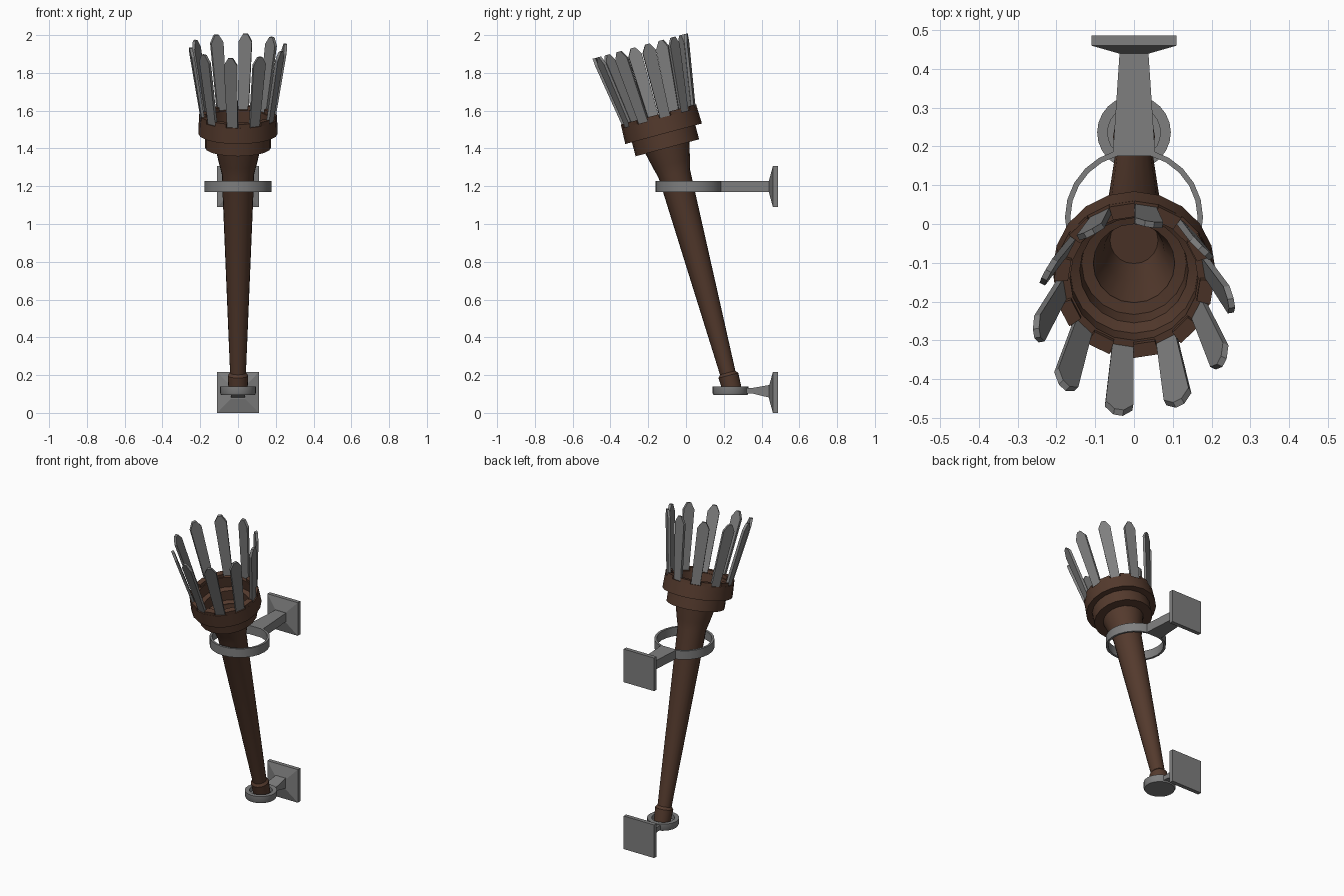
import bpy, bmesh, math
from mathutils import Matrix, Vector

if "Cube" in bpy.data.objects:
    bpy.data.objects.remove(bpy.data.objects["Cube"])


def material(name, rgb):
    m = bpy.data.materials.new(name)
    m.diffuse_color = (*rgb, 1)
    m.use_nodes = True
    m.node_tree.nodes["Principled BSDF"].inputs["Base Color"].default_value = m.diffuse_color
    return m


WOOD = material("dark_brown_wood", (0.088, 0.042, 0.026))
IRON = material("grey_iron", (0.21, 0.21, 0.21))

# torch frame: leans 15 degrees towards the front
TILT = Matrix.Translation((0, 0.24, 0.14)) @ Matrix.Rotation(math.radians(15), 4, 'X')


def finish(name, bm, mat, matrix=Matrix(), smooth=False):
    bmesh.ops.remove_doubles(bm, verts=bm.verts, dist=1e-5)
    bmesh.ops.recalc_face_normals(bm, faces=bm.faces)
    bm.transform(matrix)
    me = bpy.data.meshes.new(name)
    bm.to_mesh(me)
    bm.free()
    me.materials.append(mat)
    ob = bpy.data.objects.new(name, me)
    bpy.context.collection.objects.link(ob)
    if smooth:
        bpy.ops.object.select_all(action='DESELECT')
        ob.select_set(True)
        bpy.context.view_layer.objects.active = ob
        bpy.ops.object.shade_smooth_by_angle(angle=math.radians(28))
    return ob


def lathe(name, profile, sides, mat, matrix, closed=False):
    bm = bmesh.new()
    pts = [bm.verts.new((r, 0, z)) for r, z in profile]
    edges = [bm.edges.new(p) for p in zip(pts, pts[1:])]
    if closed:
        edges.append(bm.edges.new((pts[-1], pts[0])))
    bmesh.ops.spin(bm, geom=pts + edges, cent=(0, 0, 0), axis=(0, 0, 1),
                   angle=math.tau, steps=sides, use_merge=False)
    bmesh.ops.remove_doubles(bm, verts=bm.verts, dist=1e-5)
    return finish(name, bm, mat, matrix, True)


def loft(bm, sections):
    """Join rings of points and cap both ends."""
    rings = [[bm.verts.new(p) for p in s] for s in sections]
    for a, b in zip(rings, rings[1:]):
        for i in range(len(a)):
            j = (i + 1) % len(a)
            bm.faces.new((a[i], a[j], b[j], b[i]))
    bm.faces.new(rings[0])
    bm.faces.new(rings[-1])


def rect_y(y, hx, z0, z1):
    return [(-hx, y, z0), (hx, y, z0), (hx, y, z1), (-hx, y, z1)]


# handle with hollow flared mouth
lathe("handle", [(0, -0.03), (0.05, -0.03), (0.054, 0.06), (0.042, 0.075),
                 (0.086, 1.165), (0.1, 1.22), (0.121, 1.31), (0.107, 1.32),
                 (0.078, 1.2), (0.062, 1.09), (0, 1.09)], 20, WOOD, TILT)

# stepped collar
lathe("head_collar", [(0.105, 1.308), (0.174, 1.308), (0.174, 1.385), (0.21, 1.385),
                      (0.207, 1.47), (0.165, 1.47), (0.165, 1.4), (0.14, 1.39),
                      (0.135, 1.325), (0.105, 1.32)], 20, WOOD, TILT, True)

# iron blades and the wooden tabs between them
for i in range(10):
    ang = math.radians(-9 + 36 * i)
    bm = bmesh.new()
    outline = [(-0.027, 1.44, 0.184), (0.027, 1.44, 0.184), (0.036, 1.825, 0.247),
               (0.012, 1.866, 0.254), (-0.012, 1.866, 0.254), (-0.036, 1.825, 0.247)]
    loft(bm, [[(x, -r - o, z) for x, z, r in outline] for o in (-0.008, 0.008)])
    finish(f"crown_blade_{i + 1}", bm, IRON, TILT @ Matrix.Rotation(ang, 4, 'Z'))
    bm = bmesh.new()
    loft(bm, [[(x, y, z) for x, y in ((-0.033, -0.204), (0.033, -0.204),
                                      (0.028, -0.168), (-0.028, -0.168))]
              for z in (1.45, 1.491)])
    finish(f"rim_tab_{i + 1}", bm, WOOD,
           TILT @ Matrix.Rotation(ang + math.radians(18), 4, 'Z'))

# lower cup holding the foot of the handle
lathe("lower_cup", [(0, 0.095), (0.09, 0.095), (0.095, 0.105), (0.095, 0.14),
                    (0.068, 0.14), (0.068, 0.112), (0, 0.112)], 24, IRON,
      Matrix.Translation((0, 0.236, 0)))

# upper holding ring
lathe("upper_ring", [(0.178, 1.17), (0.178, 1.227), (0.164, 1.227), (0.164, 1.17)],
      24, IRON, Matrix.Translation((0, 0.017, 0)), True)

# wall plates with sloped fronts
for name, z, top in (("lower_wall_plate", 0.108, 0.03), ("upper_wall_plate", 1.198, 0.03)):
    bm = bmesh.new()
    loft(bm, [rect_y(0.486, 0.11, z - 0.108, z + 0.108),
              rect_y(0.46, 0.11, z - 0.108, z + 0.108),
              rect_y(0.44, 0.04, z - 0.035, z + 0.035)])
    finish(name, bm, IRON)

# arms joining plates to holders
bm = bmesh.new()
loft(bm, [rect_y(0.315, 0.04, 0.103, 0.132), rect_y(0.35, 0.04, 0.103, 0.132),
          rect_y(0.445, 0.036, 0.08, 0.148)])
finish("lower_arm", bm, IRON)
bm = bmesh.new()
loft(bm, [rect_y(0.175, 0.055, 1.17, 1.227), rect_y(0.445, 0.037, 1.17, 1.227)])
finish("upper_arm", bm, IRON)
